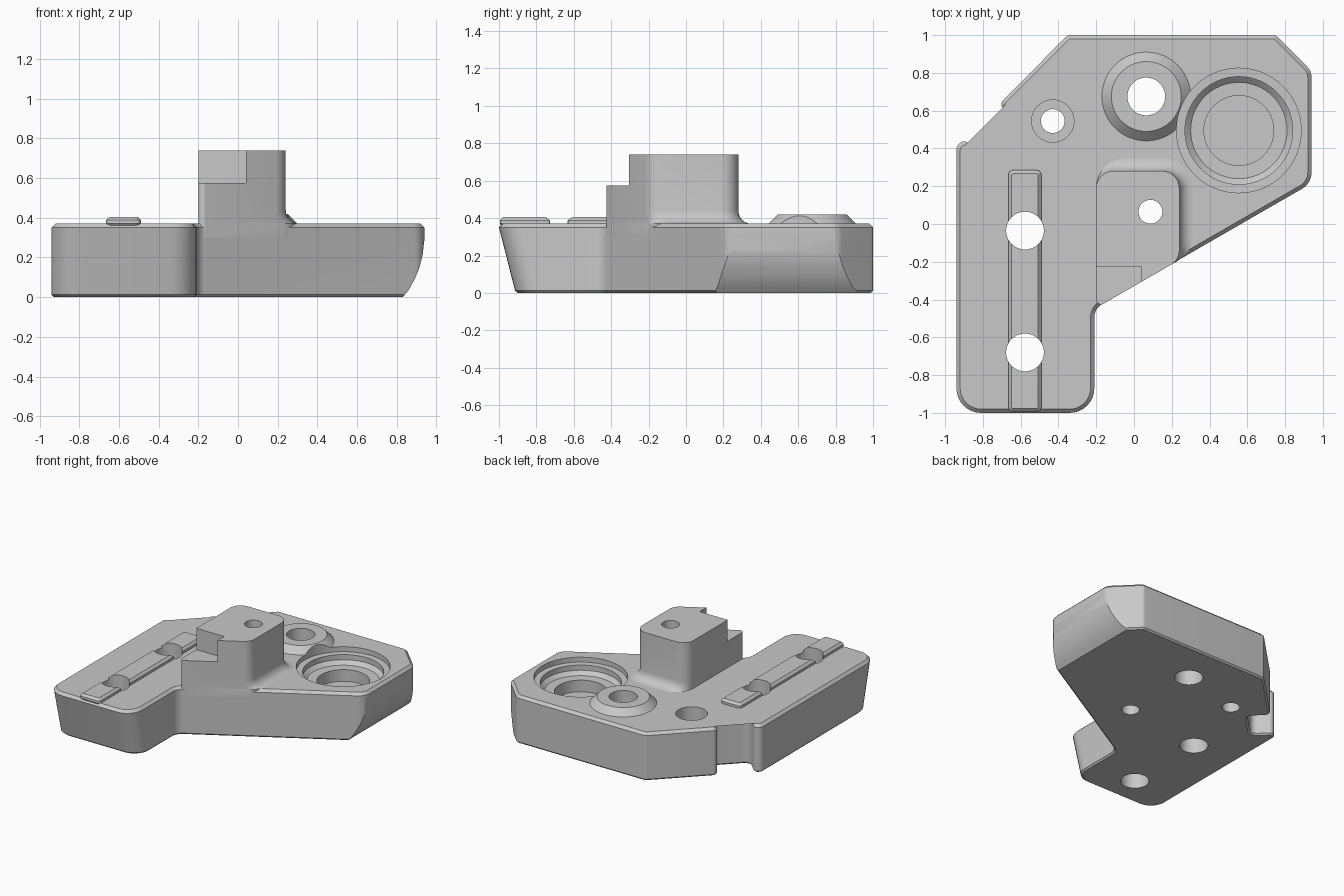
import bpy, bmesh, math
from mathutils import Vector

cube = bpy.data.objects.get("Cube")
if cube:
    bpy.data.objects.remove(cube, do_unlink=True)

grey = bpy.data.materials.new("plain grey")
grey.use_nodes = True
colour = (0.58, 0.58, 0.58, 1)
grey.diffuse_color = colour
grey.node_tree.nodes["Principled BSDF"].inputs["Base Color"].default_value = colour

TOP = 0.37


def rounded(corners, steps=8):
    """Outline from (x, y, radius) corners, each filleted with an arc."""
    out = []
    for i, (x, y, r) in enumerate(corners):
        p = Vector((x, y))
        a = (Vector(corners[i - 1][:2]) - p).normalized()
        b = (Vector(corners[(i + 1) % len(corners)][:2]) - p).normalized()
        half = a.angle(b) / 2
        centre = p + (a + b).normalized() * r / math.sin(half)
        start = p + a * r / math.tan(half) - centre
        end = p + b * r / math.tan(half) - centre
        sweep = math.atan2(start.x * end.y - start.y * end.x, start.dot(end))
        for k in range(steps + 1):
            t = sweep * k / steps
            out.append(centre + Vector((start.x * math.cos(t) - start.y * math.sin(t),
                                        start.x * math.sin(t) + start.y * math.cos(t))))
    return out


def inset(outline, d):
    """Move a counter-clockwise outline inward by d."""
    out = []
    for i, p in enumerate(outline):
        a = (p - outline[i - 1]).normalized()
        b = (outline[(i + 1) % len(outline)] - p).normalized()
        na, nb = Vector((-a.y, a.x)), Vector((-b.y, b.x))
        n = (na + nb).normalized()
        out.append(p + n * d / max(n.dot(na), 0.5))
    return out


def circle(x, y, r, n=64):
    return [Vector((x + r * math.cos(math.tau * k / n), y + r * math.sin(math.tau * k / n)))
            for k in range(n)]


def box(x0, y0, x1, y1):
    return [Vector(p) for p in ((x0, y0), (x1, y0), (x1, y1), (x0, y1))]


def loft(name, layers):
    """Solid through (outline, z) layers listed from bottom to top."""
    bm = bmesh.new()
    rings = [[bm.verts.new((p.x, p.y, z)) for p in o] for o, z in layers]
    n = len(rings[0])
    for low, high in zip(rings, rings[1:]):
        for i in range(n):
            j = (i + 1) % n
            bm.faces.new((low[i], low[j], high[j], high[i]))
    bm.faces.new(rings[0][::-1])
    bm.faces.new(rings[-1])
    # Triangulated caps keep the boolean cuts dependable
    bmesh.ops.triangulate(bm, faces=[f for f in bm.faces if len(f.verts) > 4])
    mesh = bpy.data.meshes.new(name)
    bm.to_mesh(mesh)
    bm.free()
    mesh.materials.append(grey)
    ob = bpy.data.objects.new(name, mesh)
    bpy.context.collection.objects.link(ob)
    return ob


def turned(name, x, y, profile):
    return loft(name, [(circle(x, y, r), z) for r, z in profile])


def slope(x):
    """Front diagonal wall: y for a given x."""
    return -0.2 + (x - 0.22) * 0.577


def lean(outline, z):
    """Slant the front wall back towards the bottom."""
    return [Vector((p.x, p.y + 0.254 * (0.35 - z))) if p.y < -0.8 else p for p in outline]


# Base plate with slanted front wall
outline = rounded([
    (-0.94, -1, 0.13), (-0.21, -1, 0.13), (-0.21, slope(-0.21), 0.08),
    (0.94, slope(0.94), 0.1), (0.94, 0.81, 0.08), (0.75, 1, 0.03), (-0.35, 1, 0.03),
    (-0.715, 0.635, 0.03), (-0.6, 0.52, 0.04), (-0.785, 0.335, 0.05),
    (-0.9, 0.45, 0.03), (-0.94, 0.41, 0.04)])
base = loft("base_plate", [(lean(inset(outline, 0.012), 0), 0), (lean(outline, 0.012), 0.012),
                           (outline, 0.35), (inset(outline, 0.02), TOP)])


# Upright block with a fillet where it meets the plate
def block_outline(g):
    r = 0.09 + g
    return rounded([(-0.2, slope(-0.2) - 0.002, 0.025), (0.24 + g, slope(0.24 + g) - 0.002, r),
                    (0.24 + g, 0.28 + g, r), (-0.2, 0.28 + g, r)])


layers = [(block_outline(0.07), 0.3)]
for k in range(7):
    a = math.pi / 2 * k / 6
    layers.append((block_outline(0.07 * (1 - math.sin(a))), TOP + 0.07 * (1 - math.cos(a))))
block = loft("upright_block", layers + [(block_outline(0), 0.74)])

# Locating rail with bevelled top
rail_outline = rounded([(-0.665, -0.995, 0.025), (-0.49, -0.995, 0.025),
                        (-0.49, 0.285, 0.025), (-0.665, 0.285, 0.025)], 4)
rail = loft("rail", [(inset(rail_outline, 0.02), 0.345), (rail_outline, 0.37),
                     (rail_outline, 0.388), (inset(rail_outline, 0.017), 0.405)])

# Conical boss
boss = turned("boss", 0.065, 0.675, [(0.235, 0.34), (0.235, TOP), (0.185, 0.42)])

# Cutters: through holes, counterbore, stepped pocket, block step, curved side
holes = [turned("hole_cutter", x, y, [(r, -0.1), (r, 0.9)])
         for x, y, r in [(0.065, 0.675, 0.1), (0.087, 0.065, 0.063), (-0.43, 0.545, 0.063),
                         (-0.577, -0.035, 0.1), (-0.577, -0.68, 0.1)]]
round_hole, block_hole, pin_hole, rail_hole_a, rail_hole_b = holes
bore = turned("counterbore_cutter", -0.43, 0.545, [(0.112, 0.2), (0.112, 0.6)])
pocket = turned("pocket_cutter", 0.555, 0.495, [
    (0.185, 0.17), (0.185, 0.26), (0.255, 0.262), (0.285, 0.29),
    (0.285, 0.33), (0.33, 0.332), (0.33, 0.6)])
step = loft("step_cutter", [(box(-0.4, -0.6, 0.04, -0.225), z) for z in (0.575, 0.9)])
curve = [(0.79, -0.05), (0.83, 0), (0.86, 0.035), (0.89, 0.09), (0.915, 0.15),
         (0.93, 0.21), (0.945, 0.34)]
side = loft("side_cutter", [(box(x, -0.5, 1.5, 1.5), z) for x, z in curve])

cuts = {base: [side] + holes + [bore, pocket], block: [block_hole, step],
        rail: [rail_hole_a, rail_hole_b], boss: [round_hole, pocket]}

for ob, tools in cuts.items():
    bpy.ops.object.select_all(action="DESELECT")
    bpy.context.view_layer.objects.active = ob
    ob.select_set(True)
    for tool in tools:
        mod = ob.modifiers.new("cut", "BOOLEAN")
        mod.operation, mod.solver, mod.object = "DIFFERENCE", "EXACT", tool
        bpy.ops.object.modifier_apply(modifier=mod.name)
    bpy.ops.object.shade_smooth_by_angle(angle=math.radians(25))

for tool in holes + [bore, pocket, step, side]:
    bpy.data.objects.remove(tool, do_unlink=True)
